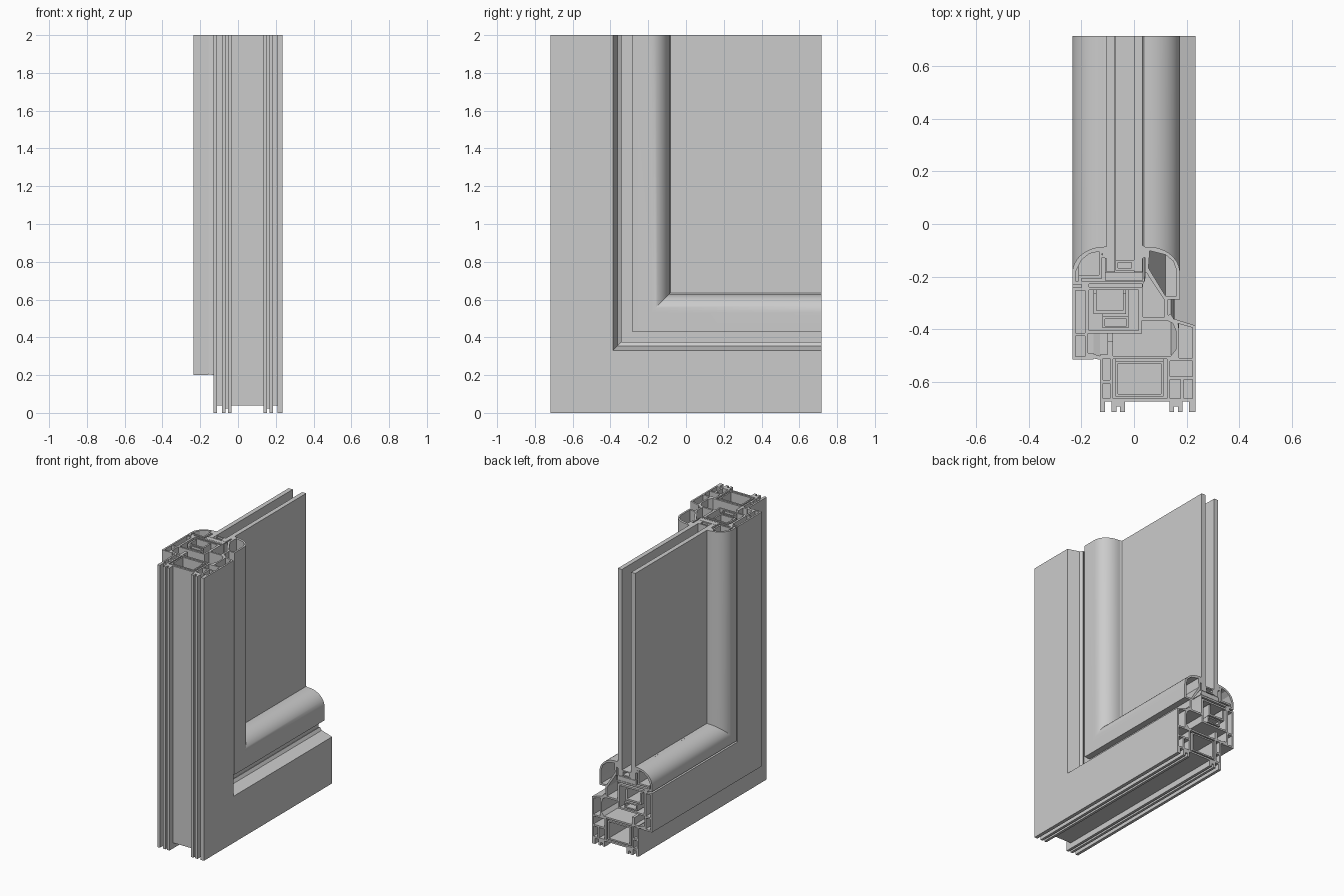
import bpy, bmesh, math
from mathutils import Vector
from mathutils.geometry import tessellate_polygon

if "Cube" in bpy.data.objects:
    bpy.data.objects.remove(bpy.data.objects["Cube"])

HALF, TOP = 0.717, 2.0   # half depth in y, height in z


def rect(x0, d0, x1, d1):
    return [(x0, d0), (x1, d0), (x1, d1), (x0, d1)]


def arc(cx, cy, rx, ry, a0, a1, n=12):
    return [(cx + rx * math.cos(math.radians(a0 + (a1 - a0) * i / n)),
             cy + ry * math.sin(math.radians(a0 + (a1 - a0) * i / n))) for i in range(n + 1)]


def finish(name, bm):
    bmesh.ops.recalc_face_normals(bm, faces=bm.faces)
    me = bpy.data.meshes.new(name)
    bm.to_mesh(me)
    bm.free()
    ob = bpy.data.objects.new(name, me)
    bpy.context.collection.objects.link(ob)
    bpy.ops.object.select_all(action='DESELECT')
    ob.select_set(True)
    bpy.context.view_layer.objects.active = ob
    bpy.ops.object.shade_smooth_by_angle(angle=math.radians(25))
    return ob


def mitred(name, outer, holes=()):
    """Run a section (x, distance from outer edge) down the jamb and along the sill."""
    bm = bmesh.new()
    loops = [outer, *holes]
    ends = [[], []]
    for loop in loops:
        rings = []
        for place in (lambda x, d: (x, d - HALF, TOP),
                      lambda x, d: (x, d - HALF, d),
                      lambda x, d: (x, HALF, d)):
            rings.append([bm.verts.new(place(x, d)) for x, d in loop])
        n = len(loop)
        for a, b in zip(rings, rings[1:]):
            for i in range(n):
                j = (i + 1) % n
                bm.faces.new((a[i], a[j], b[j], b[i]))
        ends[0] += rings[0]
        ends[1] += rings[2]
    tris = tessellate_polygon([[Vector((x, d, 0)) for x, d in lp] for lp in loops])
    for cap in ends:
        for t in tris:
            bm.faces.new([cap[i] for i in t])
    return finish(name, bm)


def box(name, lo, hi):
    bm = bmesh.new()
    bmesh.ops.create_cube(bm, size=1)
    for v in bm.verts:
        v.co = [lo[i] if v.co[i] < 0 else hi[i] for i in range(3)]
    return finish(name, bm)


# Fixed frame: feet on the outer edge, chambers inside, tall lip on +x
mitred("outer_frame",
       [(-.13, 0), (-.11, 0), (-.11, .04), (-.085, .04), (-.085, 0), (-.067, 0), (-.067, .022),
        (-.053, .022), (-.053, 0), (-.035, 0), (-.035, .04), (.135, .04), (.135, 0), (.153, 0),
        (.153, .022), (.167, .022), (.167, 0), (.185, 0), (.185, .04), (.21, .04), (.21, 0),
        (.235, 0), (.235, .33), (.155, .355), (.145, .345), (.16, .31), (.16, .24), (.14, .215),
        (-.08, .215), (-.08, .27), (-.1, .27), (-.1, .22), (-.13, .22)],
       [rect(-.08, .052, .125, .203), rect(-.118, .052, -.092, .11),
        rect(-.118, .122, -.092, .205), rect(.137, .052, .178, .125), rect(.19, .052, .223, .125),
        rect(.137, .137, .223, .195),
        [(.172, .207), (.223, .207), (.223, .322), (.168, .338), (.172, .31)]])

# Opening sash: overlapping leg on -x, rounded nose on +x
mitred("sash",
       [(-.235, .2), (-.155, .2), (-.155, .225), (-.175, .225), (-.175, .3), (.03, .3), (.03, .35),
        (.13, .35), (.13, .43), (.175, .43)] + arc(.055, .53, .12, .1, 0, 90) +
       [(.042, .63), (.042, .5), (-.2, .5), (-.2, .475), (-.235, .475)],
       [rect(-.223, .212, -.187, .29), rect(-.223, .302, -.187, .463),
        rect(-.172, .312, .018, .465), rect(-.172, .477, .03, .488),
        [(.06, .615), (.055, .55), (.12, .443), (.162, .443), (.162, .54), (.15, .575), (.12, .6)],
        [(.035, .363), (.117, .363), (.117, .425), (.045, .535), (.035, .49)]])

# Rounded glazing bead on -x
mitred("glazing_bead",
       [(-.235, .487), (-.2, .487), (-.2, .51), (-.122, .51), (-.122, .6), (-.115, .63)] +
       arc(-.115, .53, .12, .1, 90, 180),
       [[(-.222, .5), (-.212, .5), (-.212, .522), (-.134, .522), (-.134, .612),
         (-.17, .604), (-.2, .58), (-.222, .535)]])

# Steel reinforcement tubes
mitred("frame_steel", rect(-.07, .06, .112, .195), [rect(-.06, .07, .102, .185)])
mitred("sash_steel",
       [(-.155, .455), (-.155, .375), (-.03, .375), (-.03, .455), (-.042, .455), (-.042, .387),
        (-.143, .387), (-.143, .455)])
mitred("sash_lock_channel", rect(-.12, .32, -.02, .365), [rect(-.111, .329, -.029, .356)])

# Rubber seals, glass supports and glass spacer
seals = {
    "bead_seal": [(-.122, .59), (-.105, .585), (-.105, .632), (-.117, .63)],
    "inner_glass_seal": [(.03, .585), (.042, .59), (.042, .63), (.034, .635), (.03, .632)],
    "leg_seal": [(-.155, .205), (-.13, .2), (-.13, .215), (-.155, .222)],
    "frame_seal": [(.125, .35), (.145, .34), (.155, .35), (.14, .375), (.13, .37)],
    "glass_support": rect(-.11, .502, .035, .533),
}
for name, section in seals.items():
    mitred(name, section)
mitred("glass_spacer", rect(-.07, .54, 0, .58), [rect(-.06, .549, -.01, .571)])

# Two glass panes
for name, x in (("outer_glass", -.105), ("inner_glass", 0)):
    box(name, (x, .535 - HALF, .535), (x + .032, HALF, TOP))
